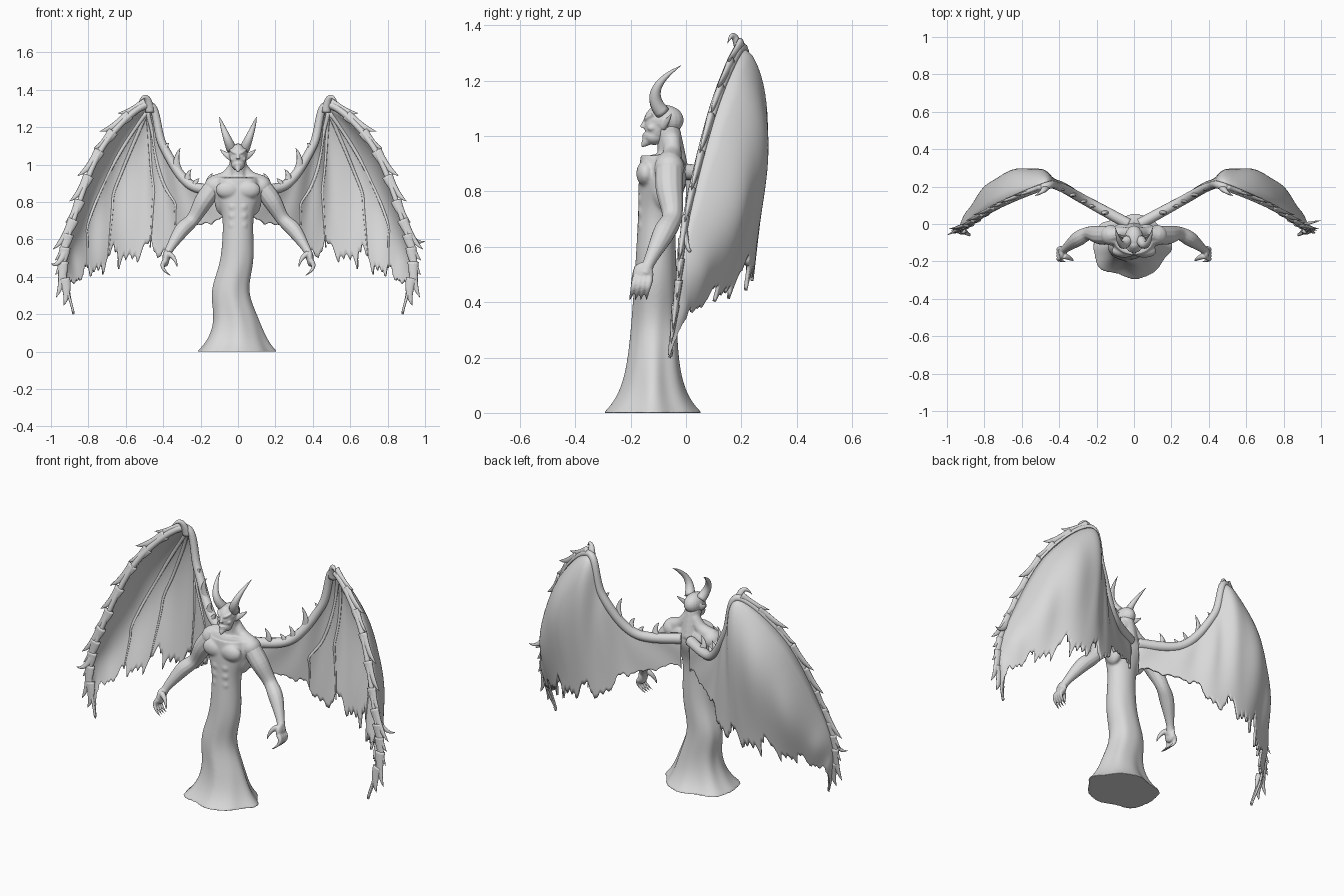
import bpy, bmesh, math
from mathutils import Vector, Matrix

cube = bpy.data.objects.get("Cube")
if cube:
    bpy.data.objects.remove(cube)

stone = bpy.data.materials.new("grey_stone")
stone.use_nodes = True
stone.diffuse_color = (.7, .7, .7, 1)
stone.node_tree.nodes["Principled BSDF"].inputs["Base Color"].default_value = stone.diffuse_color


def sample(points, u):
    """Smooth interpolation along control points, u from 0 to 1."""
    last = len(points) - 1
    place = max(0, min(u, 1)) * last
    first = min(int(place), last - 1)
    f = place - first
    before, start, end, after = (points[max(0, min(k, last))] for k in range(first - 1, first + 3))
    return [q + f / 2 * (r - p + f * (2 * p - 5 * q + 4 * r - s + f * (3 * (q - r) + s - p)))
            for p, q, r, s in zip(before, start, end, after)]


def bell(value, centre, width):
    return math.exp(-((value - centre) / width) ** 2)


def skin(bm, rings):
    """Closed skin over a list of rings of points."""
    rows = [[bm.verts.new(point) for point in ring] for ring in rings]
    for low, high in zip(rows, rows[1:]):
        for j in range(len(low)):
            bm.faces.new((low[j - 1], low[j], high[j], high[j - 1]))
    bm.faces.new(rows[0][::-1])
    bm.faces.new(rows[-1])


def tube(bm, points, steps=16, sides=12, flat=1):
    """Round or flattened tube through (x, y, z, radius) points."""
    rings = []
    for i in range(steps):
        u = i / (steps - 1)
        *centre, radius = sample(points, u)
        ahead, behind = (Vector(sample(points, u + step)[:3]) for step in (.02, -.02))
        along = (ahead - behind).normalized()
        reference = Vector((0, 1, 0)) if abs(along.y) < .9 else Vector((0, 0, 1))
        across = along.cross(reference).normalized()
        depth = across.cross(along) * flat
        angles = [math.tau * j / sides for j in range(sides)]
        rings.append([Vector(centre) + max(radius, .001) * (across * math.cos(w) + depth * math.sin(w))
                      for w in angles])
    skin(bm, rings)


def spike(bm, start, tip, bend, radius, flat=1):
    """Pointed horn from start to tip, bowed sideways by bend."""
    path = []
    for t in (k / 8 for k in range(9)):
        point = Vector(start).lerp(Vector(tip), t) + Vector(bend) * 4 * t * (1 - t)
        path.append((*point, radius * (1 - t) ** .7))
    tube(bm, path, flat=flat)


def ball(bm, centre, size):
    place = Matrix.Translation(centre) @ Matrix.Diagonal((*size, 1))
    bmesh.ops.create_uvsphere(bm, u_segments=20, v_segments=12, radius=1, matrix=place)


def finish(bm, name, side=1, voxel=None, rounds=3):
    for vert in bm.verts:
        vert.co.x *= side
    bmesh.ops.recalc_face_normals(bm, faces=bm.faces)
    mesh = bpy.data.meshes.new(name)
    bm.to_mesh(mesh)
    bm.free()
    mesh.materials.append(stone)
    mesh.shade_smooth()
    ob = bpy.data.objects.new(name, mesh)
    bpy.context.collection.objects.link(ob)
    if voxel:
        merge = ob.modifiers.new("merge", 'REMESH')
        merge.mode = 'VOXEL'
        merge.voxel_size = voxel
        merge.use_smooth_shade = True
        soften = ob.modifiers.new("soften", 'SMOOTH')
        soften.iterations = rounds
    return ob


# Flared robe rising into the torso, with folds that fade out at the waist
bm = bmesh.new()
rings = []
for i in range(60):
    z = .93 * i / 59
    flare, chest = math.exp(-z / .1), bell(z, .86, .1)
    width = .11 - .045 * z + .1 * flare + .055 * chest
    depth = .092 - .035 * z + .08 * math.exp(-z / .08) + .025 * chest
    sway = -.038 * bell(z, .32, .13) - .016 * flare
    lean = -.12 + .02 * z + .02 * chest
    fold = .05 * max(0, 1 - 1.7 * z)
    ring = []
    for j in range(64):
        w = math.tau * j / 64
        ripple = 1 + fold * (math.cos(5 * w + 4 * z) + math.cos(8 * w - 3 * z) / 2)
        ring.append((sway + ripple * width * math.cos(w), lean + ripple * depth * math.sin(w), z))
    rings.append(ring)
skin(bm, rings)

# Muscles, sloping shoulders and thick neck
tube(bm, [(0, -.05, .88, .06), (0, -.055, .96, .048), (0, -.07, 1.04, .045)])
for s in (1, -1):
    chest, flank, blade, shoulder = s * .055, s * .085, s * .06, s * .125
    ball(bm, (chest, -.145, .865), (.065, .035, .048))
    ball(bm, (flank, -.07, .82), (.042, .06, .09))
    ball(bm, (blade, -.02, .86), (.045, .022, .06))
    ball(bm, (shoulder, -.06, .885), (.055, .055, .055))
    for row in range(3):
        ball(bm, (s * .026, -.153, .775 - row / 20), (.027, .021, .026))
    tube(bm, [(s * .02, -.05, .99, .03), (blade, -.05, .935, .035), (shoulder, -.06, .9, .045)])
    tube(bm, [(0, -.115, .915, .02), (shoulder, -.08, .91, .025)])
finish(bm, "robed_torso", voxel=.006, rounds=7)

# Head with face, jaw, nose, beard, lips, brow, cheeks and ears
bm = bmesh.new()
ball(bm, (0, -.08, 1.058), (.05, .072, .055))
ball(bm, (0, -.108, 1.04), (.043, .043, .07))
ball(bm, (0, -.115, 1), (.036, .038, .032))
tube(bm, [(0, -.147, 1.06, .006), (0, -.157, 1.03, .011)])
spike(bm, (0, -.13, .995), (0, -.162, .96), (0, 0, 0), .026)
for lip in (1.005, .995):
    tube(bm, [(-.022, -.14, lip, .004), (0, -.153, lip, .005), (.022, -.14, lip, .004)])
for s in (1, -1):
    tube(bm, [(0, -.146, 1.057, .007), (s * .022, -.14, 1.066, .009), (s * .042, -.118, 1.08, .006)])
    ball(bm, (s * .03, -.122, 1.03), (.014, .018, .014))
    spike(bm, (s * .035, -.08, 1.04), (s * .1, -.05, 1.085), (0, 0, -.005), .022, flat=.5)
finish(bm, "head", voxel=.0035)

# Wing outline: leading bone and trailing hem, from the back to the tip
bone = [(.03, 0, .87), (.25, .12, .89), (.4, .2, 1.1), (.48, .2, 1.32),
        (.72, .1, 1.1), (.88, 0, .7), (.93, -.03, .45), (.88, -.06, .21)]
hem = [(.03, 0, .7), (.25, .14, .65), (.4, .22, .5), (.6, .23, .46),
       (.75, .13, .41), (.85, .04, .37), (.9, -.01, .33), (.88, -.06, .2)]
peak = 3 / 7


def on_bone(u):
    return Vector(sample(bone, u))


def on_wing(u, t):
    """Point on the cupped wing, t running from bone to hem."""
    point = on_bone(u).lerp(Vector(sample(hem, u)), t)
    cup = math.sin(math.pi * min(t, 1) ** .62)
    point.y += cup * (.135 * bell(u, .57, .2) + .005 * math.sin(50 * u + 3 * t))
    return point


def ragged(u):
    """How far the torn hem reaches."""
    scallop = abs(math.sin(math.pi * u * 13)) ** .6
    nick = abs(math.sin(math.pi * u * 37))
    return 1.04 - scallop * (.12 + .05 * math.sin(u * 41)) - .04 * nick


for side, label in ((1, "left"), (-1, "right")):
    bm = bmesh.new()
    spike(bm, (.035, -.085, 1.085), (.1, -.018, 1.255), (.002, -.055, 0), .028)
    finish(bm, label + "_horn", side)

    # Arm, palm, fingers and thumb
    bm = bmesh.new()
    tube(bm, [(.115, -.06, .9, .05), (.18, -.06, .81, .05), (.24, -.05, .71, .037),
              (.3, -.08, .65, .04), (.365, -.13, .55, .023), (.385, -.15, .5, .023)], steps=30)
    ball(bm, (.385, -.155, .5), (.018, .038, .045))
    for finger in range(4):
        spread = .02 * finger
        spike(bm, (.39, -.18 + .8 * spread, .485), (.35, -.205 + spread, .4), (.03, 0, .003), .015)
    spike(bm, (.375, -.17, .525), (.325, -.2, .445), (-.01, 0, .01), .017)
    finish(bm, label + "_arm", side, voxel=.004)

    # Membrane with a torn hem
    bm = bmesh.new()
    columns, rows = 220, 24
    grid = []
    for i in range(columns + 1):
        u = i / columns
        grid.append([bm.verts.new(on_wing(u, ragged(u) * j / rows)) for j in range(rows + 1)])
    for near, far in zip(grid, grid[1:]):
        for j in range(rows):
            bm.faces.new((near[j], far[j], far[j + 1], near[j + 1]))
    thickness = finish(bm, label + "_wing_membrane", side).modifiers.new("thickness", 'SOLIDIFY')
    thickness.thickness = .012
    thickness.offset = 0

    # Leading bone, fingers fanning over the front from the peak, and the hooked claw
    bm = bmesh.new()
    tube(bm, [(*on_bone(k / 40), .03 - .024 * k / 40) for k in range(41)], steps=90)
    for u in (.22, .34, .52, .64):
        ridge = []
        for t in (k / 8 for k in range(9)):
            fan = peak + (u - peak) * min(1, 2 * t)
            x, y, z = on_wing(fan, .04 + .85 * t)
            ridge.append((x, y - .008, z, .011 - .008 * t))
        tube(bm, ridge, steps=30, flat=.6)
    spike(bm, (.47, .2, 1.28), (.53, .15, 1.335), (-.01, 0, .05), .024, flat=.8)
    finish(bm, label + "_wing_bones", side)

    # Overlapping barbs down the outer edge
    bm = bmesh.new()
    for k in range(11):
        u = peak + .04 + .045 * k
        root = on_bone(u)
        along = (on_bone(u + .02) - root).normalized()
        out = Vector((-along.z, 0, along.x))
        size = .1 + .025 * math.sin(2.3 * k)
        spike(bm, root - along * .06, root + (along + out * .5) * size, (along - out) * .01, .03, flat=.5)
    # Flames on the inner arm and one long outer barb
    for u in (.08, .12, .15, .2, .26):
        root = on_bone(u)
        height = Vector((-.01, -.01, .09 + .04 * math.sin(40 * u)))
        spike(bm, root, root + height, (.015, 0, 0), .025, flat=.6)
    barb = Vector((1, .02, .59)) if side > 0 else Vector((1, -.06, .47))
    root = on_bone(.73 if side > 0 else .8)
    spike(bm, root, barb, (0, 0, -.03), .02, flat=.6)
    finish(bm, label + "_wing_spikes", side)
